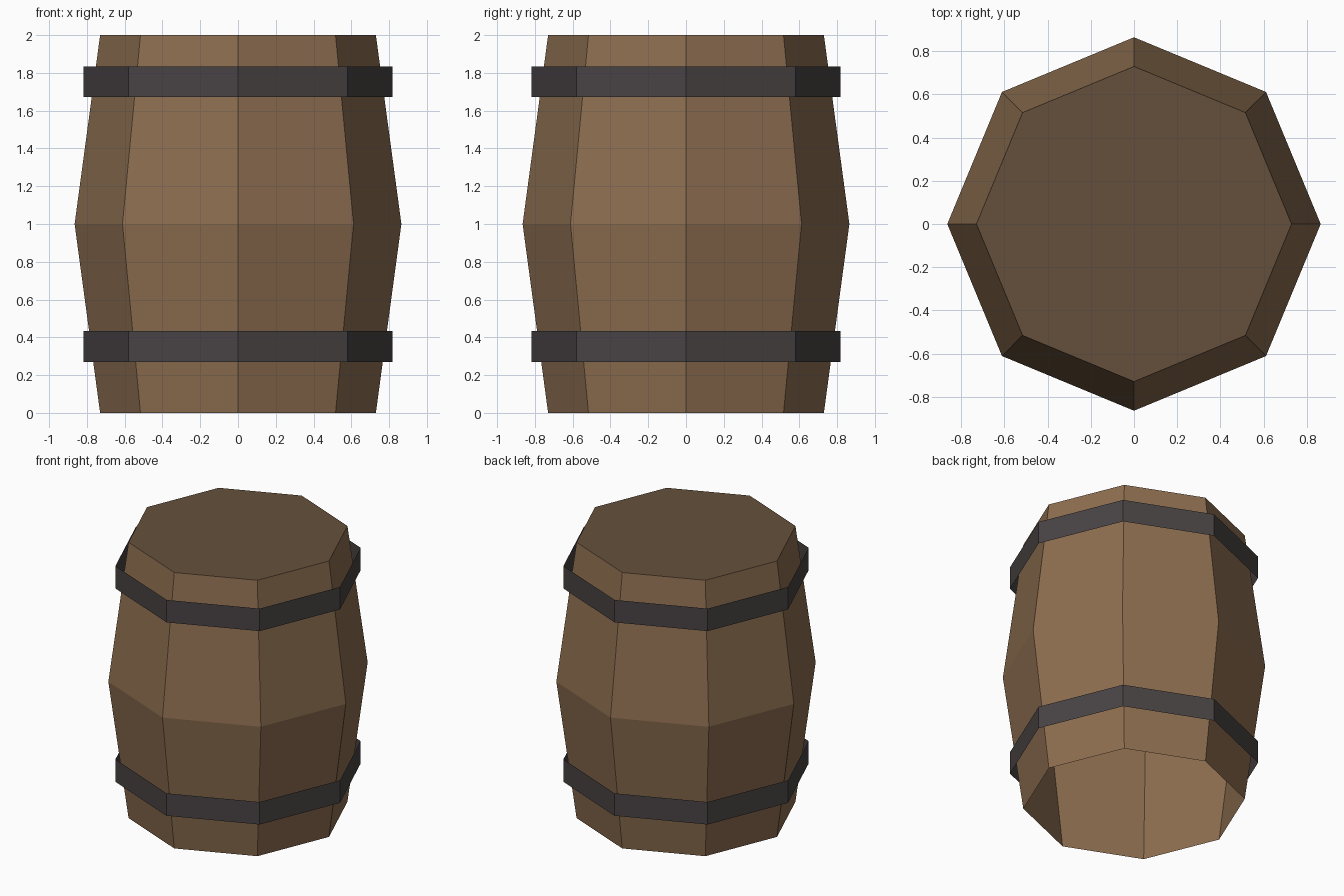
import bpy
import bmesh
from math import cos, sin, tau

SIDES = 8

cube = bpy.data.objects.get("Cube")
if cube:
    bpy.data.objects.remove(cube, do_unlink=True)


def make_material(name, color):
    mat = bpy.data.materials.new(name)
    mat.use_nodes = True
    mat.diffuse_color = (*color, 1)
    bsdf = mat.node_tree.nodes["Principled BSDF"]
    bsdf.inputs["Base Color"].default_value = (*color, 1)
    bsdf.inputs["Roughness"].default_value = 0.8
    return mat


def add_ring(bm, radius, z):
    return [bm.verts.new((radius * cos(tau * i / SIDES), radius * sin(tau * i / SIDES), z))
            for i in range(SIDES)]


def finish(bm, name, mat):
    mesh = bpy.data.meshes.new(name)
    bm.to_mesh(mesh)
    bm.free()
    mesh.materials.append(mat)
    obj = bpy.data.objects.new(name, mesh)
    bpy.context.collection.objects.link(obj)
    return obj


def lathe(name, profile, mat):
    """Open faceted shell through (radius, z) points listed upward."""
    bm = bmesh.new()
    rings = [add_ring(bm, r, z) for r, z in profile]
    for low, high in zip(rings, rings[1:]):
        for i in range(SIDES):
            j = (i + 1) % SIDES
            bm.faces.new((low[i], low[j], high[j], high[i]))
    return finish(bm, name, mat)


wood = make_material("brown wood", (0.265, 0.155, 0.08))
lid_wood = make_material("dark brown lid", (0.13, 0.081, 0.046))
iron = make_material("dark iron", (0.066, 0.056, 0.057))

# Bulging staves, open underneath
lathe("barrel_staves", [(0.73, 0), (0.865, 1), (0.73, 2)], wood)

# Flat lid closing the top
bm = bmesh.new()
bm.faces.new(add_ring(bm, 0.73, 2))
finish(bm, "barrel_lid", lid_wood)

# Thin straight hoops standing slightly clear of the staves
for name, bottom in (("lower_hoop", 0.27), ("upper_hoop", 1.672)):
    lathe(name, [(0.818, bottom), (0.818, bottom + 0.163)], iron)
